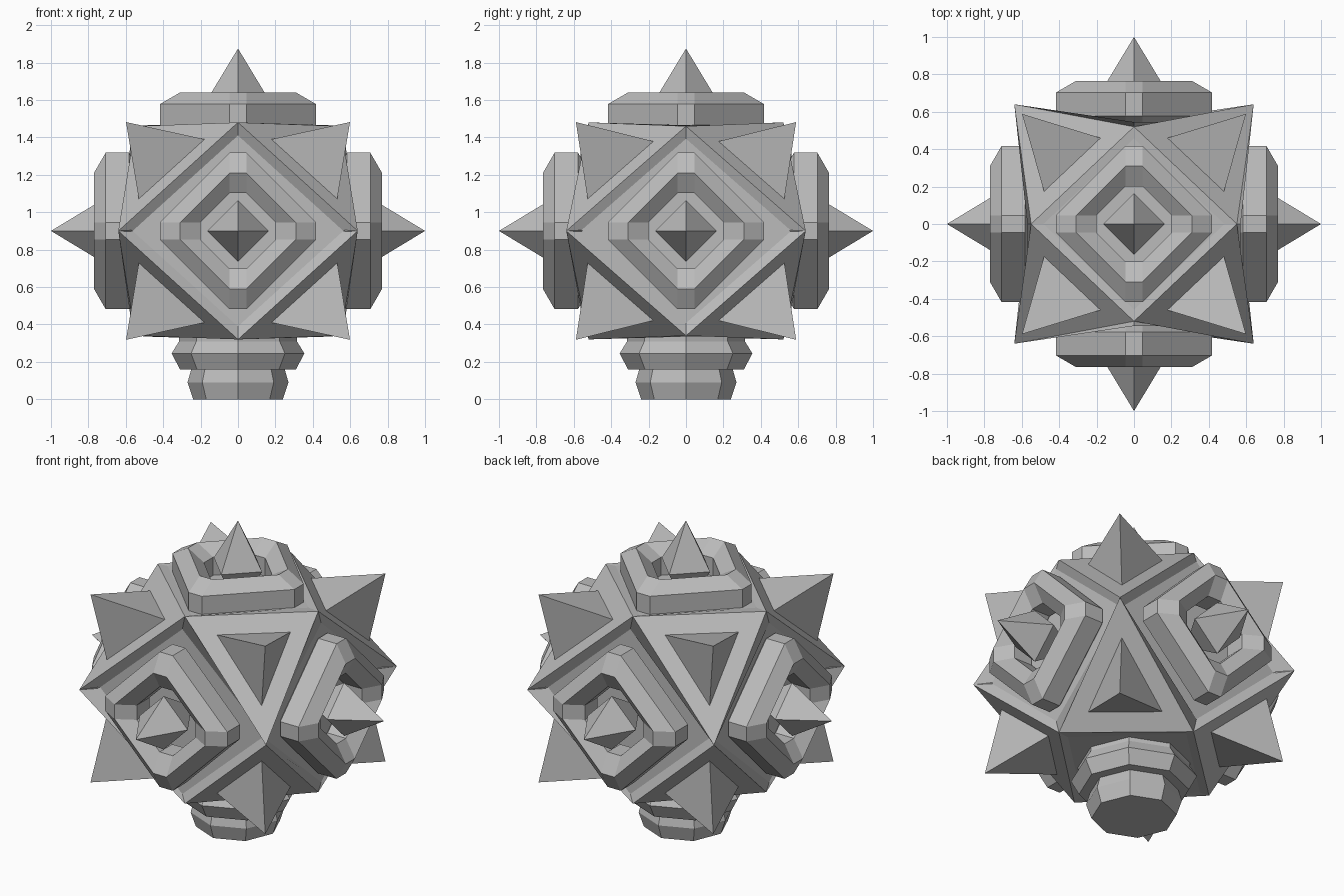
import bpy, bmesh
from math import sin, cos, radians, pi
from itertools import product
from mathutils import Vector

if "Cube" in bpy.data.objects:
    bpy.data.objects.remove(bpy.data.objects["Cube"])

GREY = bpy.data.materials.new("stone grey")
GREY.use_nodes = True
GREY.diffuse_color = (0.5, 0.5, 0.5, 1)
GREY.node_tree.nodes["Principled BSDF"].inputs["Base Color"].default_value = (0.5, 0.5, 0.5, 1)
CENTRE = Vector((0, 0, 0.9))


def finish(name, bm, location=CENTRE):
    bmesh.ops.remove_doubles(bm, verts=bm.verts, dist=0.0005)
    bmesh.ops.recalc_face_normals(bm, faces=bm.faces)
    mesh = bpy.data.meshes.new(name)
    bm.to_mesh(mesh)
    bm.free()
    mesh.materials.append(GREY)
    obj = bpy.data.objects.new(name, mesh)
    obj.location = location
    bpy.context.collection.objects.link(obj)


def face(bm, points):
    return bm.faces.new([bm.verts.new(p) for p in points])


def loft(bm, loops):
    # skin consecutive closed loops of equal length
    for a, b in zip(loops, loops[1:]):
        for i in range(len(a)):
            j = (i + 1) % len(a)
            face(bm, (a[i], a[j], b[j], b[i]))


def on_axis(axis, u, v, w):
    # w runs along the axis, u and v along the other two
    p = Vector((0, 0, 0))
    p[axis], p[(axis + 1) % 3], p[(axis + 2) % 3] = w, u, v
    return p


# Hull corners, keyed by the axis whose coordinate is zero
CORNER = {0: (0, 0.52, 0.58), 1: (0.55, 0, 0.56), 2: (0.64, 0.64, 0)}
FLOOR = (0.57, 0.545, 0.565)


def corner(zero, signs):
    return Vector([c * s for c, s in zip(CORNER[zero], signs)])


# Hull: triangles at the octants, inset diamonds on the axes
hull = bmesh.new()
for signs in product((-1, 1), repeat=3):
    face(hull, [corner(z, signs) for z in range(3)])
for axis, s in product(range(3), (-1, 1)):
    j, k = (axis + 1) % 3, (axis + 2) % 3
    rim = []
    for zero, side in ((k, 1), (j, 1), (k, -1), (j, -1)):
        signs = [side] * 3
        signs[axis] = s
        rim.append(corner(zero, signs))
    inner = []
    for p in rim:
        q = p * 0.88
        q[axis] = s * FLOOR[axis]
        inner.append(q)
    loft(hull, [rim, inner])
    face(hull, inner)
finish("hull", hull)

# Three-sided spikes on the octant triangles
for n, signs in enumerate(product((-1, 1), repeat=3)):
    bm = bmesh.new()
    tri = [corner(z, signs) for z in range(3)]
    mid = sum(tri, Vector()) / 3
    base = [mid.lerp(p, 0.55) for p in tri]
    tip = mid + Vector(signs) * 0.202
    for i in range(3):
        face(bm, (base[i], base[(i + 1) % 3], tip))
    face(bm, base)
    finish(f"corner_spike_{n + 1}", bm)

# Chamfered diamond rings with a hexagonal section, each around a spike
FACES = (("left", 0, 1, 0.645, 1.0), ("right", 0, -1, 0.645, 1.0),
         ("back", 1, 1, 0.64, 1.0), ("front", 1, -1, 0.64, 1.0),
         ("top", 2, 1, 0.615, 0.975))
CHAMFER, MEAN, THICK, HALF, SPIKE = 0.045, 0.31, 0.125, 0.165, 0.273
for name, axis, s, depth, tip in FACES:
    bm = bmesh.new()
    loops = []
    for n in range(7):
        a = radians(30 + 60 * n)
        r, w = MEAN + THICK * cos(a), s * (depth + THICK * sin(a))
        loop = []
        for du, dv in ((1, 0), (0, 1), (-1, 0), (0, -1)):
            for c in (-CHAMFER, CHAMFER):
                loop.append(on_axis(axis, r * du - c * dv, r * dv + c * du, w))
        loops.append(loop)
    loft(bm, loops)
    finish(name + "_ring", bm)

    bm = bmesh.new()
    diamond = [on_axis(axis, HALF * u, HALF * v, s * (tip - SPIKE))
               for u, v in ((1, 0), (0, 1), (-1, 0), (0, -1))]
    for w in (tip, tip - 2 * SPIKE):
        point = on_axis(axis, 0, 0, s * w)
        for i in range(4):
            face(bm, (diamond[i], diamond[(i + 1) % 4], point))
    finish(name + "_spike", bm)

# Eight-sided stepped foot
foot = bmesh.new()
PROFILE = ((0.24, 0), (0.27, 0.09), (0.25, 0.16), (0.31, 0.16),
           (0.355, 0.245), (0.315, 0.31), (0.315, 0.38))
loops = [[Vector((r * cos(i * pi / 4), r * sin(i * pi / 4), z)) for i in range(8)]
         for r, z in PROFILE]
loft(foot, loops)
face(foot, loops[0])
face(foot, loops[-1])
finish("foot", foot, Vector((0, 0, 0)))
